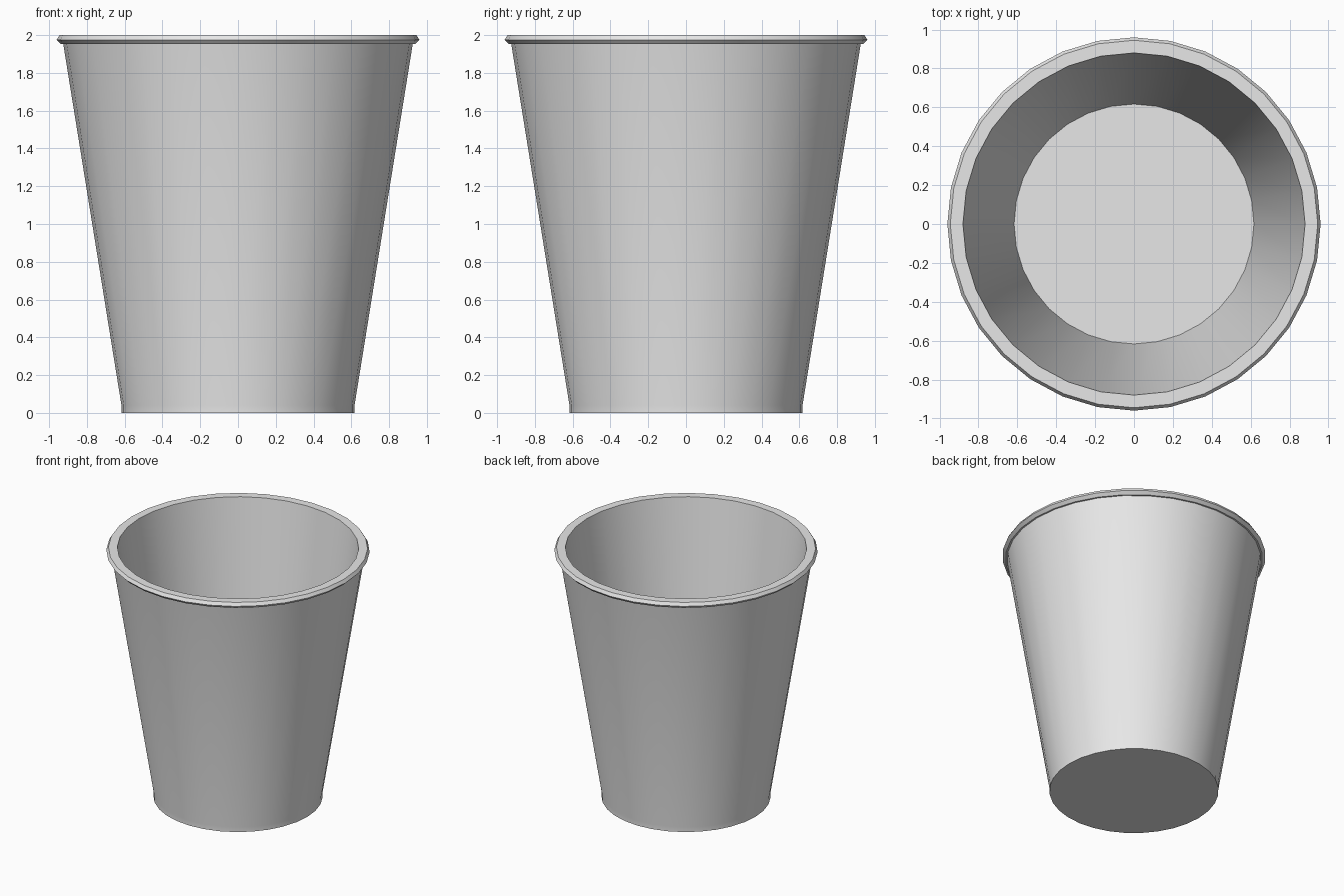
import bpy
import bmesh
import math

SIDES = 32

cube = bpy.data.objects.get("Cube")
if cube:
    bpy.data.objects.remove(cube, do_unlink=True)

# Plain light grey for the whole cup
grey = bpy.data.materials.new("light_grey")
grey.use_nodes = True
colour = (0.8, 0.8, 0.8, 1.0)
grey.diffuse_color = colour
grey.node_tree.nodes["Principled BSDF"].inputs["Base Color"].default_value = colour

# Radius and height, from the base edge up over the rim and down to the floor
profile = [
    (0.617, 0.0),     # base edge
    (0.617, 0.04),    # short upright foot
    (0.925, 1.952),   # top of outer wall
    (0.938, 1.952),   # underside of rim
    (0.96, 1.975),    # widest part of rim
    (0.945, 2.0),     # outer lip
    (0.88, 2.0),      # inner lip
    (0.617, 0.042),   # inner floor edge
]

bm = bmesh.new()
rings = []
for radius, height in profile:
    ring = []
    for i in range(SIDES):
        a = math.tau * i / SIDES
        ring.append(bm.verts.new((radius * math.cos(a), radius * math.sin(a), height)))
    rings.append(ring)

# Walls between neighbouring rings
for low, high in zip(rings, rings[1:]):
    for i in range(SIDES):
        j = (i + 1) % SIDES
        bm.faces.new((low[i], low[j], high[j], high[i]))

# Underside and inner floor
bm.faces.new(rings[0][::-1])
bm.faces.new(rings[-1])
bm.normal_update()

mesh = bpy.data.meshes.new("cup")
bm.to_mesh(mesh)
bm.free()
mesh.materials.append(grey)
cup = bpy.data.objects.new("cup", mesh)
bpy.context.collection.objects.link(cup)

# Smooth walls with crisp rim and base edges
bpy.ops.object.select_all(action="DESELECT")
cup.select_set(True)
bpy.context.view_layer.objects.active = cup
bpy.ops.object.shade_smooth_by_angle(angle=math.radians(30))
